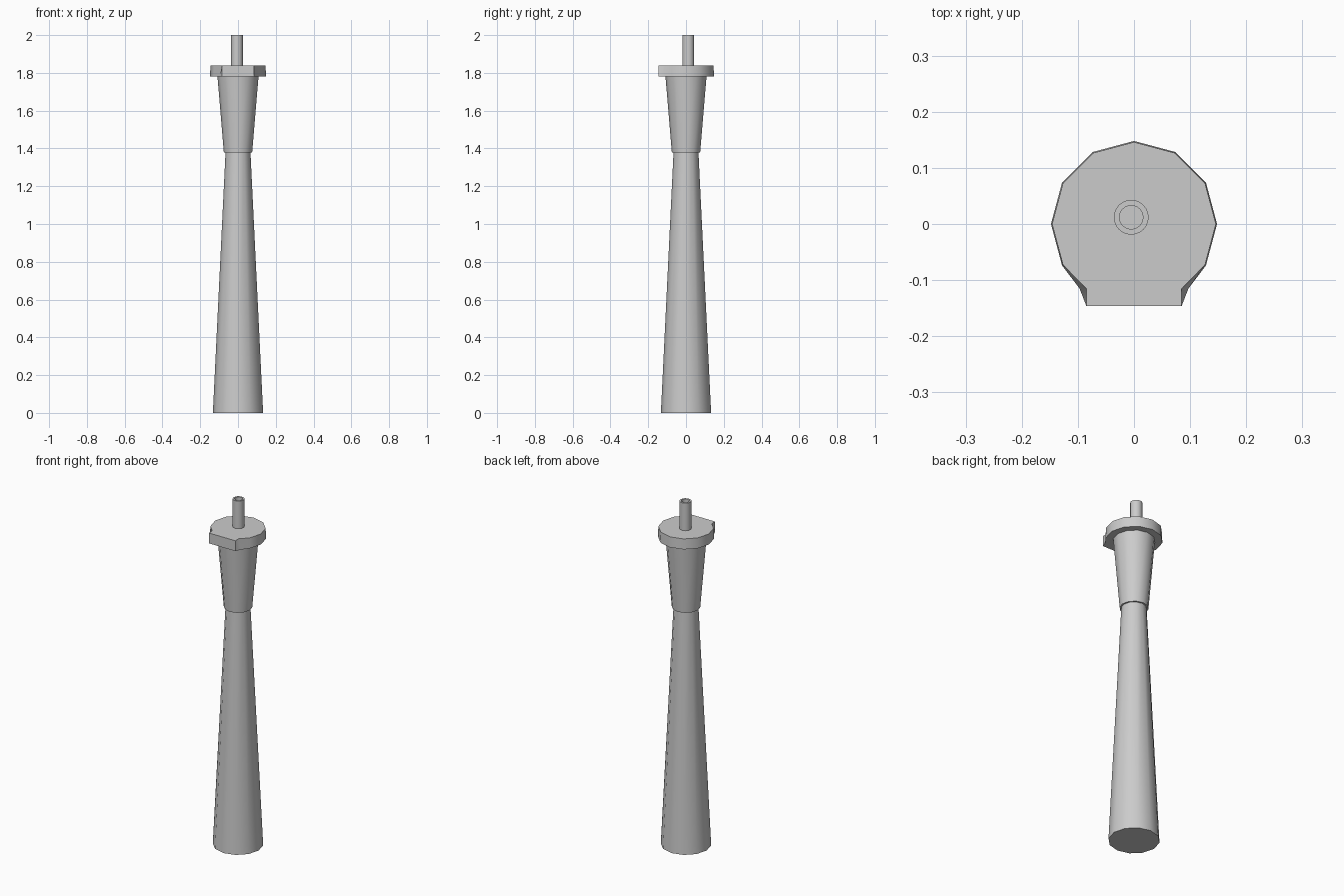
import bpy, bmesh
from math import cos, sin, radians, tau

if "Cube" in bpy.data.objects:
    bpy.data.objects.remove(bpy.data.objects["Cube"])


def finish(name, bm, angle=35):
    bmesh.ops.recalc_face_normals(bm, faces=bm.faces)
    mesh = bpy.data.meshes.new(name)
    bm.to_mesh(mesh)
    bm.free()
    mesh.polygons.foreach_set("use_smooth", [True] * len(mesh.polygons))
    mesh.set_sharp_from_angle(angle=radians(angle))
    obj = bpy.data.objects.new(name, mesh)
    bpy.context.collection.objects.link(obj)
    return obj


def loft(name, loops):
    """Skin a stack of equal-length point loops and close both ends."""
    bm = bmesh.new()
    rings = [[bm.verts.new(p) for p in loop] for loop in loops]
    n = len(rings[0])
    for a, b in zip(rings, rings[1:]):
        for i in range(n):
            j = (i + 1) % n
            bm.faces.new((a[i], a[j], b[j], b[i]))
    bm.faces.new(rings[0][::-1])
    bm.faces.new(rings[-1])
    return finish(name, bm)


def ring(r, z, n=12, cx=0, cy=0):
    return [(cx + r * cos(tau * i / n), cy + r * sin(tau * i / n), z)
            for i in range(n)]


def cap_outline(r, z, notch_x):
    """Twelve-sided disc whose front is replaced by a flat tab."""
    arc = [(r * cos(radians(a)), r * sin(radians(a)), z)
           for a in range(-30, 211, 30)]
    tab = [(-notch_x, -0.115, z), (-0.085, -0.146, z),
           (0.085, -0.146, z), (notch_x, -0.115, z)]
    return arc + tab


# Tapered lower shaft and flared collar
loft("shaft", [ring(0.133, 0), ring(0.065, 1.40)])
loft("collar", [ring(0.075, 1.378), ring(0.109, 1.785)])

# Cap disc with front tab; the notches are undercut towards the top
loft("cap", [cap_outline(0.148, 1.78, 0.097), cap_outline(0.146, 1.84, 0.085)])

# Hollow pin, slightly off centre
pin = dict(n=24, cx=-0.005, cy=0.012)
loft("pin", [ring(0.031, 1.83, **pin), ring(0.031, 2.0, **pin),
             ring(0.021, 2.0, **pin), ring(0.021, 1.845, **pin)])
